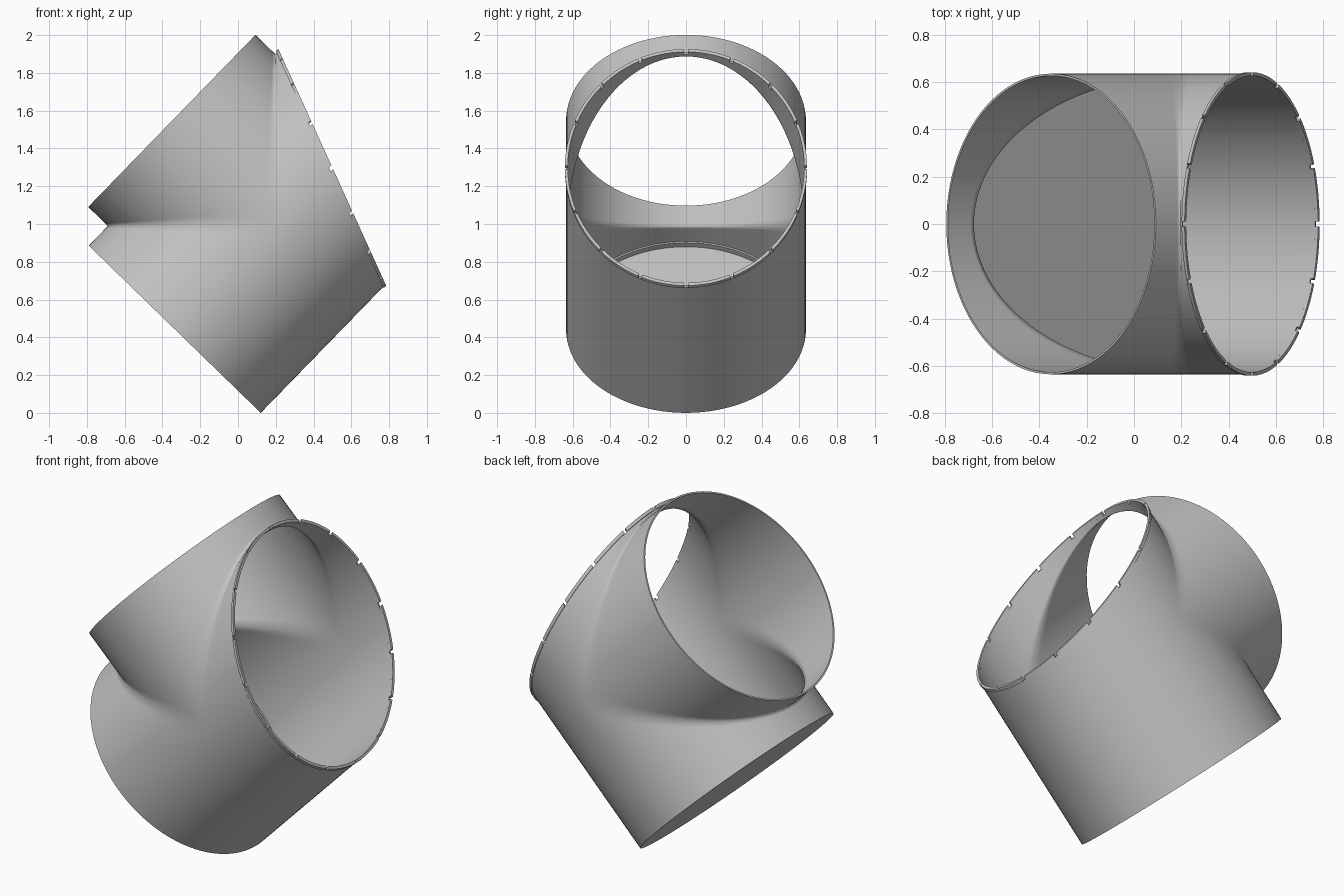
import bpy, bmesh, math
from mathutils import Vector

if "Cube" in bpy.data.objects:
    bpy.data.objects.remove(bpy.data.objects["Cube"])

# Local frame: a runs along the main tube, b along the branch tube
TILT = math.radians(45.8)
A = Vector((math.cos(TILT), 0, math.sin(TILT)))
B = Vector((-math.sin(TILT), 0, math.cos(TILT)))
Y = Vector((0, 1, 0))
ORIGIN = Vector((0.209, 0, 1.002))
R, WALL, LENGTH, N = 0.635, 0.009, 0.78, 96
RI = R - WALL
LIP = 0.018

grey = bpy.data.materials.new("plain_grey")
grey.use_nodes = True
grey.diffuse_color = (0.55, 0.55, 0.55, 1)
grey.node_tree.nodes["Principled BSDF"].inputs["Base Color"].default_value = (0.55, 0.55, 0.55, 1)


def place(a, y, b):
    return ORIGIN + A * a + Y * y + B * b


def slant(b):
    """Position along the main tube of the oblique mouth."""
    return 0.416 + 0.39 * b


def grid(bm, rows, closed=True):
    """Quads between successive rows of points."""
    made = []
    vs = [[bm.verts.new(p) for p in row] for row in rows]
    for r0, r1 in zip(vs, vs[1:]):
        n = len(r0)
        for i in range(n if closed else n - 1):
            j = (i + 1) % n
            made.append(bm.faces.new((r0[i], r0[j], r1[j], r1[i])))
    return made


def finish(bm, name):
    bmesh.ops.remove_doubles(bm, verts=bm.verts, dist=1e-5)
    bmesh.ops.recalc_face_normals(bm, faces=bm.faces)
    mesh = bpy.data.meshes.new(name)
    bm.to_mesh(mesh)
    bm.free()
    obj = bpy.data.objects.new(name, mesh)
    bpy.context.collection.objects.link(obj)
    mesh.materials.append(grey)
    return obj


def ring(r, start, end, t):
    """One row of points, a fraction t of the way from start to end."""
    row = []
    for i in range(N):
        ang = 2 * math.pi * i / N
        c, s = r * math.cos(ang), r * math.sin(ang)
        p, q = start(c, s), end(c, s)
        row.append(p.lerp(q, t))
    return row


# The three open ends and the mitred seams, as functions of a point on the circle
def foot(c, s): return place(-LENGTH, c, s)
def seam_low(c, s): return place(-max(s, 0), c, s)
def seam_high(c, s): return place(max(s, 0), c, s)
def mouth(c, s): return place(slant(s) - LIP, c, s)
def seam_branch(c, s): return place(s, c, abs(s))
def branch_end(c, s): return place(s, c, LENGTH)


# Tube body: outer and inner skins, closed by narrow end rings
bm = bmesh.new()
for r in (R, RI):
    for start, end in ((seam_low, foot), (seam_high, mouth), (seam_branch, branch_end)):
        grid(bm, [ring(r, start, end, t) for t in (0, 0.12, 0.35, 1)])
for end in (foot, mouth, branch_end):
    rim = grid(bm, [ring(R, end, end, 0), ring(RI, end, end, 0)])
    for f in rim:
        f.material_index = 1
bmesh.ops.remove_doubles(bm, verts=bm.verts, dist=1e-5)
for f in bm.faces:
    f.smooth = True
for f in bm.faces:
    if f.material_index == 1:
        f.material_index = 0
        f.smooth = False
        for e in f.edges:
            e.smooth = False
finish(bm, "tube_body")

# Closed foot with a shallow seat around it
bm = bmesh.new()
profile = [(0.001, -LENGTH), (RI, -LENGTH), (RI, -0.74), (0.616, -0.74), (0.616, -0.77), (0.001, -0.77)]
rows = [[place(a, r * math.cos(2 * math.pi * i / N), r * math.sin(2 * math.pi * i / N))
         for i in range(N)] for r, a in profile]
grid(bm, rows + [rows[0]])
cap = finish(bm, "foot_cap")

# Notched lip around the oblique mouth
bm = bmesh.new()
NOTCHES, STEPS, GAP = 16, 6, math.radians(0.9)
pitch = 2 * math.pi / NOTCHES
section = [(RI, -LIP), (R + 0.006, -LIP), (R + 0.006, 0), (RI, 0)]
for k in range(NOTCHES):
    rows = []
    for i in range(STEPS + 1):
        ang = k * pitch + GAP + (pitch - 2 * GAP) * i / STEPS
        rows.append([place(slant(r * math.cos(ang)) + d, r * math.sin(ang), r * math.cos(ang))
                     for r, d in section])
    grid(bm, rows)
    bm.faces.new([bm.verts.new(p) for p in rows[0]])
    bm.faces.new([bm.verts.new(p) for p in rows[-1]])
lip = finish(bm, "mouth_lip")

# Smooth curved walls, keep corners crisp
for obj in (cap, lip):
    bpy.ops.object.select_all(action='DESELECT')
    obj.select_set(True)
    bpy.context.view_layer.objects.active = obj
    bpy.ops.object.shade_smooth_by_angle(angle=math.radians(35))
